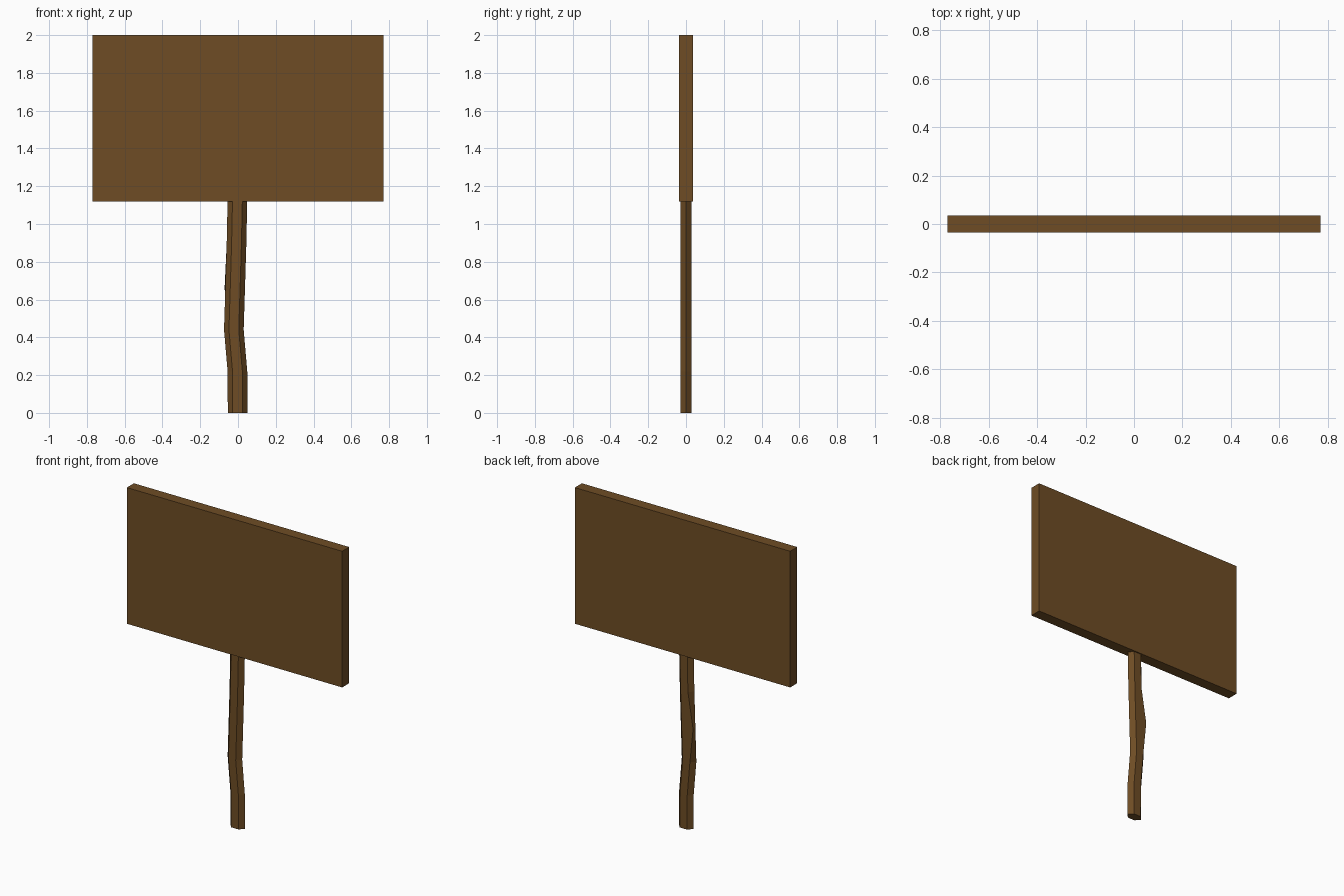
import bpy, bmesh, math

if "Cube" in bpy.data.objects:
    bpy.data.objects.remove(bpy.data.objects["Cube"])

wood = bpy.data.materials.new("brown wood")
wood.diffuse_color = (0.156, 0.073, 0.018, 1)
wood.use_nodes = True
wood.node_tree.nodes["Principled BSDF"].inputs["Base Color"].default_value = wood.diffuse_color


def finish(bm, name):
    bmesh.ops.recalc_face_normals(bm, faces=bm.faces)
    mesh = bpy.data.meshes.new(name)
    bm.to_mesh(mesh)
    bm.free()
    mesh.materials.append(wood)
    ob = bpy.data.objects.new(name, mesh)
    bpy.context.collection.objects.link(ob)


# Sign board
bm = bmesh.new()
bmesh.ops.create_cube(bm, size=1)
for v in bm.verts:
    v.co.x *= 1.54
    v.co.y *= 0.072
    v.co.z = 1.56 + v.co.z * 0.88
finish(bm, "sign_board")

# Crooked six-sided post: (height, sideways shift) for each ring
rings = [(0, -0.002), (0.22, -0.003), (0.44, -0.022),
         (0.66, -0.015), (0.89, -0.008), (1.13, -0.003)]
bm = bmesh.new()
loops = []
for z, shift in rings:
    loop = []
    for i in range(6):
        a = math.radians(60 * i)
        x = shift + 0.052 * math.cos(a)
        # knot bulging from the back left corner
        if z == 0.66 and i == 2:
            x = -0.071
        loop.append(bm.verts.new((x, 0.0335 * math.sin(a), z)))
    loops.append(loop)
for a, b in zip(loops, loops[1:]):
    for i in range(6):
        j = (i + 1) % 6
        bm.faces.new((a[i], a[j], b[j], b[i]))
bm.faces.new(loops[0])
bm.faces.new(loops[-1])
finish(bm, "post")
